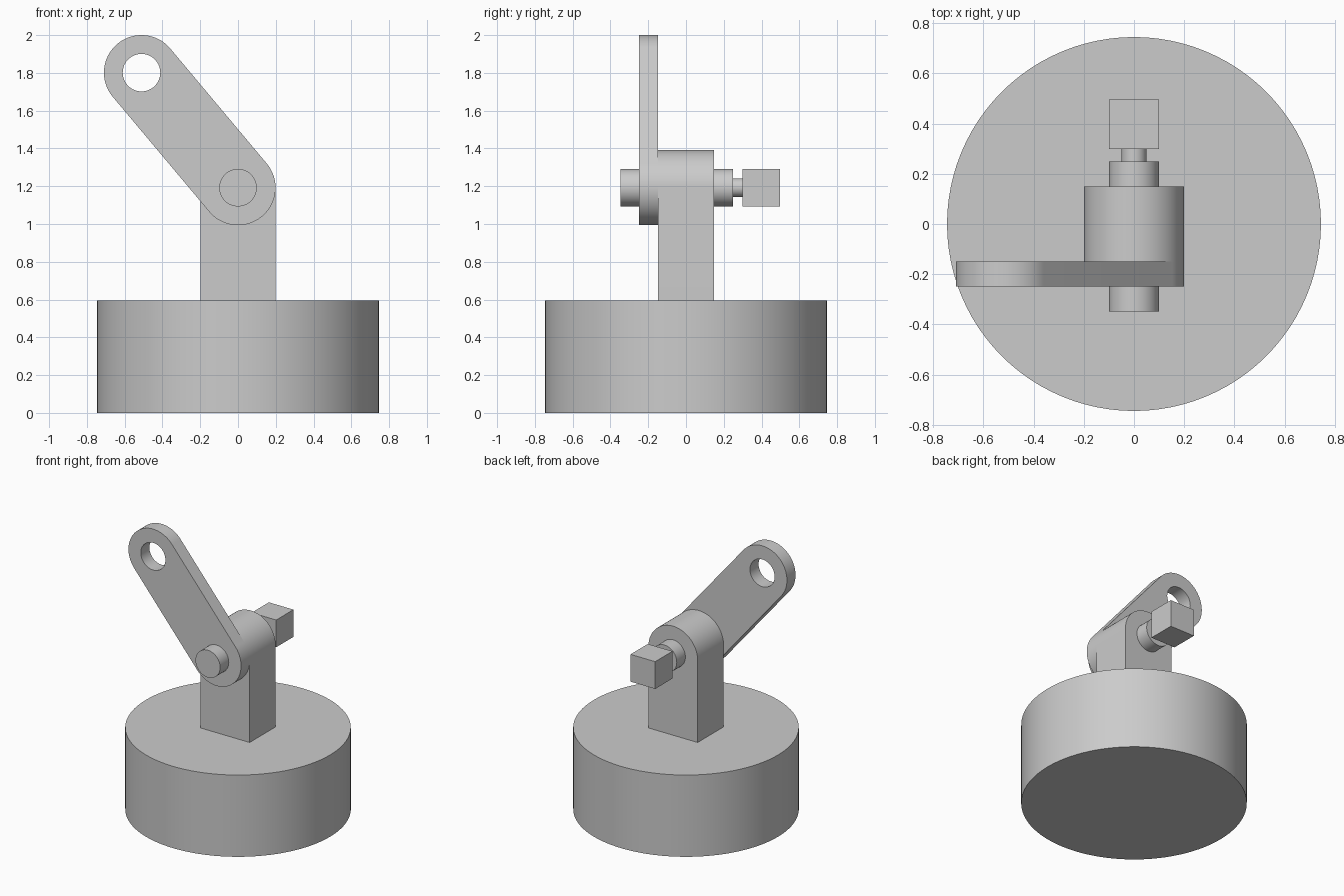
import bpy, bmesh, math
from mathutils import Vector

cube = bpy.data.objects.get("Cube")
if cube:
    bpy.data.objects.remove(cube, do_unlink=True)

U = 2 / (14 + 8 * math.cos(math.radians(40)))   # design unit
PIVOT = 12 * U                                  # height of the axle
TILT = math.radians(40)                         # lean of the arm

grey = bpy.data.materials.new("plain grey")
grey.use_nodes = True
GREY = (0.6, 0.6, 0.6, 1)
grey.diffuse_color = GREY
grey.node_tree.nodes["Principled BSDF"].inputs["Base Color"].default_value = GREY


def arc(cx, cz, r, start, sweep, steps):
    """Points (x, z) along an arc, angles in radians."""
    return [(cx + r * math.cos(start + sweep * i / steps),
             cz + r * math.sin(start + sweep * i / steps)) for i in range(steps + 1)]


def circle(cx, cz, r, steps=64):
    return arc(cx, cz, r, 0, math.tau, steps)[:-1]


def plate(name, loops, y0, y1):
    """Fill closed x-z outlines (inner ones become holes) and extrude along y."""
    bm = bmesh.new()
    edges = []
    for loop in loops:
        vs = [bm.verts.new((x, y0, z)) for x, z in loop]
        edges += [bm.edges.new((a, b)) for a, b in zip(vs, vs[1:] + vs[:1])]
    if len(loops) == 1:
        bm.faces.new(list(bm.verts))
    else:
        bmesh.ops.triangle_fill(bm, use_beauty=True, edges=edges, normal=Vector((0, -1, 0)))
    grown = bmesh.ops.extrude_face_region(bm, geom=bm.faces[:], use_keep_orig=True)
    moved = [v for v in grown["geom"] if isinstance(v, bmesh.types.BMVert)]
    bmesh.ops.translate(bm, verts=moved, vec=(0, y1 - y0, 0))
    bmesh.ops.recalc_face_normals(bm, faces=bm.faces[:])
    mesh = bpy.data.meshes.new(name)
    bm.to_mesh(mesh)
    bm.free()
    obj = bpy.data.objects.new(name, mesh)
    bpy.context.collection.objects.link(obj)
    return finish(obj)


def finish(obj):
    obj.data.materials.append(grey)
    bpy.ops.object.select_all(action='DESELECT')
    obj.select_set(True)
    bpy.context.view_layer.objects.active = obj
    bpy.ops.object.shade_smooth_by_angle(angle=math.radians(30))
    return obj


# Round base
bpy.ops.mesh.primitive_cylinder_add(vertices=96, radius=7.5 * U, depth=6 * U,
                                    location=(0, 0, 3 * U))
base = bpy.context.object
base.name = "base"
finish(base)

# Upright post with a rounded top
post = arc(0, PIVOT, 2 * U, 0, math.pi, 48) + [(-2 * U, 6 * U), (2 * U, 6 * U)]
plate("post", [post], -1.5 * U, 1.5 * U)

# Leaning arm with rounded ends and an eye near the tip
tip = (-8 * U * math.sin(TILT), PIVOT + 8 * U * math.cos(TILT))
arm = arc(*tip, 2 * U, TILT, math.pi, 48) + arc(0, PIVOT, 2 * U, TILT + math.pi, math.pi, 48)
plate("arm", [arm, circle(*tip, U)], -2.5 * U, -1.5 * U)

# Axle stubs, neck and square knob
plate("front_axle", [circle(0, PIVOT, U)], -3.5 * U, -2.5 * U)
plate("rear_axle", [circle(0, PIVOT, U)], 1.5 * U, 2.5 * U)
plate("neck", [circle(0, PIVOT, U / 2)], 2.5 * U, 3 * U)
knob = [(-U, PIVOT - U), (U, PIVOT - U), (U, PIVOT + U), (-U, PIVOT + U)]
plate("knob", [knob], 3 * U, 5 * U)
